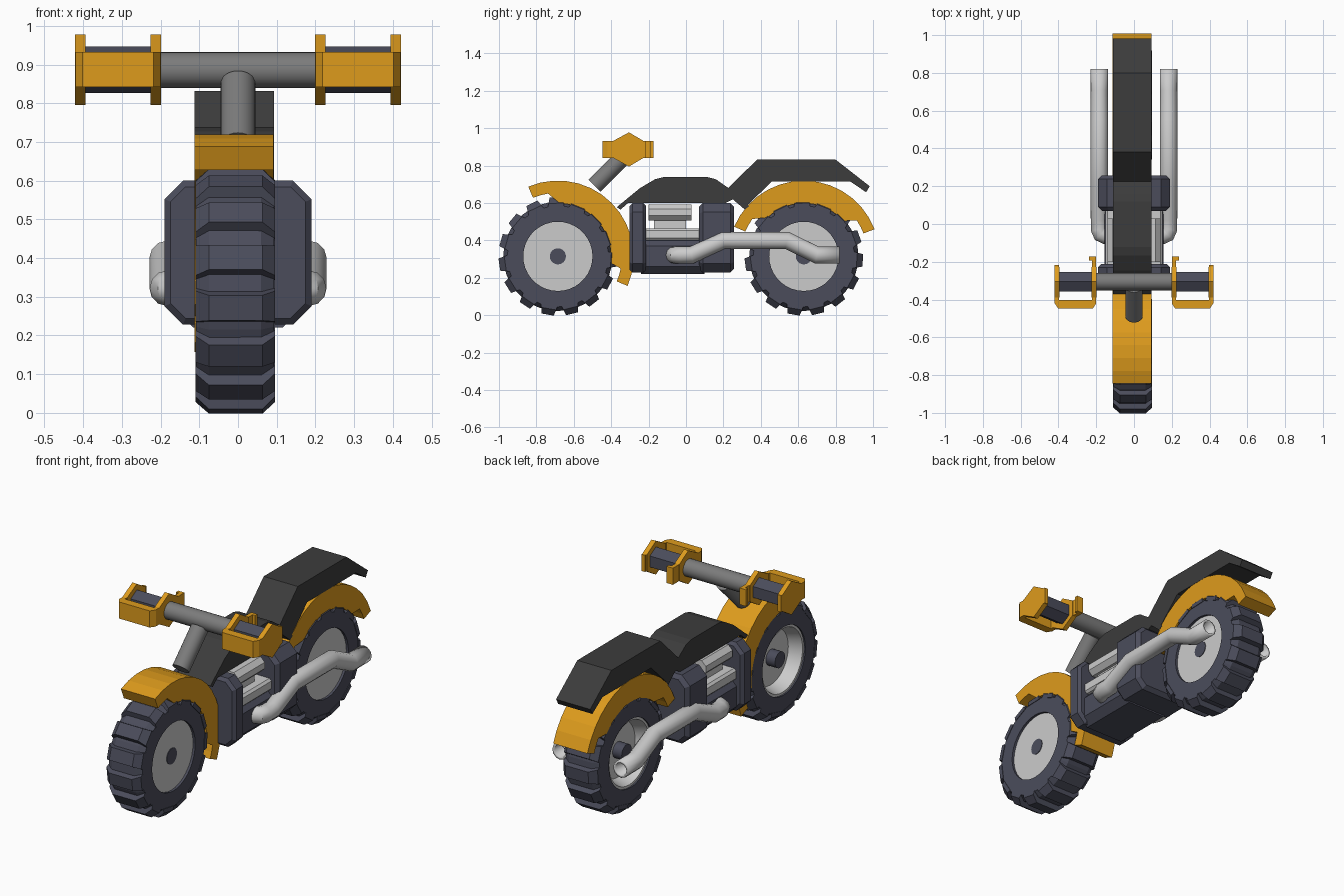
import bpy, bmesh, math
from mathutils import Vector, Matrix

if "Cube" in bpy.data.objects:
    bpy.data.objects.remove(bpy.data.objects["Cube"])


def material(name, rgb):
    m = bpy.data.materials.new(name)
    m.diffuse_color = (*rgb, 1)
    m.use_nodes = True
    m.node_tree.nodes["Principled BSDF"].inputs["Base Color"].default_value = m.diffuse_color
    return m


ORANGE = material("orange", (0.73, 0.33, 0.012))
SLATE = material("slate", (0.07, 0.073, 0.105))
BLACK = material("black", (0.045, 0.045, 0.045))
STEEL = material("steel", (0.2, 0.2, 0.2))


def finish(name, bm, mat=None, smooth=False, mirror=False, bevel=0):
    bmesh.ops.remove_doubles(bm, verts=bm.verts, dist=1e-5)
    bmesh.ops.recalc_face_normals(bm, faces=bm.faces)
    me = bpy.data.meshes.new(name)
    bm.to_mesh(me)
    bm.free()
    ob = bpy.data.objects.new(name, me)
    bpy.context.collection.objects.link(ob)
    if mat:
        me.materials.append(mat)
    if smooth:
        bpy.ops.object.select_all(action='DESELECT')
        ob.select_set(True)
        bpy.context.view_layer.objects.active = ob
        bpy.ops.object.shade_smooth_by_angle(angle=math.radians(35))
    if bevel:
        b = ob.modifiers.new("bevel", 'BEVEL')
        b.width, b.segments = bevel, 1
        b.limit_method, b.angle_limit = 'ANGLE', math.radians(60)
    if mirror:
        ob.modifiers.new("mirror", 'MIRROR')
    return ob


def add_prism(bm, pts, lo, hi, axis):
    """Extrude a 2D outline along an axis."""
    def place(p, t):
        return {'x': (t, p[0], p[1]), 'y': (p[0], t, p[1]), 'z': (p[0], p[1], t)}[axis]
    a = [bm.verts.new(place(p, lo)) for p in pts]
    b = [bm.verts.new(place(p, hi)) for p in pts]
    n = len(pts)
    bm.faces.new(a)
    bm.faces.new(b)
    for i in range(n):
        bm.faces.new((a[i], a[(i + 1) % n], b[(i + 1) % n], b[i]))


def prism(name, pts, lo, hi, axis, mat=None, **kw):
    bm = bmesh.new()
    add_prism(bm, pts, lo, hi, axis)
    return finish(name, bm, mat, **kw)


def rod(name, a, b, r, mat=None, sides=24, **kw):
    a, b = Vector(a), Vector(b)
    bm = bmesh.new()
    m = Matrix.Translation((a + b) / 2) @ (b - a).to_track_quat('Z', 'Y').to_matrix().to_4x4()
    bmesh.ops.create_cone(bm, cap_ends=True, segments=sides, radius1=r, radius2=r,
                          depth=(b - a).length, matrix=m)
    return finish(name, bm, mat, **kw)


def add_lathe(bm, profile, cy, cz, steps=36):
    """Spin (x, radius) points around a wheel axle."""
    vs = [bm.verts.new((x, cy, cz + r)) for x, r in profile]
    es = [bm.edges.new((vs[i - 1], vs[i])) for i in range(len(vs))]
    bmesh.ops.spin(bm, geom=vs + es, cent=(0, cy, cz), axis=(1, 0, 0),
                   angle=2 * math.pi, steps=steps)


def arc(c, r, a0, a1, n):
    return [(c[0] + r * math.cos(math.radians(a0 + (a1 - a0) * i / n)),
             c[1] + r * math.sin(math.radians(a0 + (a1 - a0) * i / n))) for i in range(n + 1)]


def wheel(label, c):
    # tyre body with knobs
    bm = bmesh.new()
    add_lathe(bm, [(0.093, 0.185), (0.093, 0.27), (0.06, 0.292), (-0.075, 0.292),
                   (-0.108, 0.27), (-0.108, 0.185)], *c)
    section = [(-0.110, 0.262, 0.045), (-0.110, 0.284, 0.04), (-0.075, 0.316, 0.033),
               (0.063, 0.316, 0.033), (0.096, 0.284, 0.04), (0.096, 0.262, 0.045)]
    for k in range(15):
        rot = Matrix.Translation((0, *c)) @ Matrix.Rotation(math.radians(-100 + 24 * k), 4, 'X')
        sides = [[bm.verts.new(rot @ Vector((x, r, s * w))) for x, r, w in section] for s in (-1, 1)]
        for side in sides:
            bm.faces.new(side)
        for i in range(6):
            j = (i + 1) % 6
            bm.faces.new((sides[0][i], sides[0][j], sides[1][j], sides[1][i]))
    finish(label + "_tyre", bm, SLATE)
    # rim: flat on the right, dished on the left
    bm = bmesh.new()
    add_lathe(bm, [(0.08, 0), (0.08, 0.186), (-0.1, 0.186), (-0.1, 0.172),
                   (-0.03, 0.15), (-0.03, 0)], *c)
    finish(label + "_rim", bm, smooth=True)
    rod(label + "_hub", (-0.085, *c), (0.083, *c), 0.043, SLATE, smooth=True)


def mudguard(name, c, r, ends, thin, thick):
    """Arched guard, thin at both tips and thicker over the tyre."""
    pts = (arc(c, r, ends[0], ends[1], 14) + arc(c, 0.34, ends[1], thin[1], 2)
           + arc(c, 0.284, thick[1], thick[0], 12) + arc(c, 0.342, thin[0], ends[0], 2))
    prism(name, pts, -0.113, 0.092, 'x', ORANGE)


FRONT, REAR = (-0.685, 0.315), (0.63, 0.315)
wheel("front", FRONT)
wheel("rear", REAR)
mudguard("front_mudguard", FRONT, 0.405, (-23, 113), (-11, 99), (-7, 88))
mudguard("rear_mudguard", REAR, 0.405, (21, 157), (34, 144), (42, 133))

# tank cover and seat
prism("tank_cover", [(-0.37, 0.578), (-0.246, 0.68), (-0.166, 0.727), (-0.123, 0.738),
                     (0.118, 0.738), (0.16, 0.727), (0.22, 0.685), (0.337, 0.583),
                     (0.315, 0.565), (0.25, 0.62), (0.21, 0.6), (-0.31, 0.6), (-0.35, 0.565)],
      -0.112, 0.093, 'x', BLACK)
prism("seat", [(0.214, 0.67), (0.38, 0.832), (0.80, 0.832), (0.982, 0.69), (0.963, 0.658),
               (0.877, 0.716), (0.46, 0.716), (0.33, 0.59)], -0.112, 0.093, 'x', BLACK)


def octagon(w, z0, z1, cut):
    return [(w, z0 + cut), (w, z1 - cut), (w - cut, z1), (cut - w, z1),
            (-w, z1 - cut), (-w, z0 + cut), (cut - w, z0), (w - cut, z0)]


# engine blocks
prism("front_engine_block", octagon(0.19, 0.228, 0.6, 0.048), -0.302, -0.213, 'y', SLATE, bevel=0.016)
prism("rear_engine_block", octagon(0.19, 0.228, 0.6, 0.048), 0.07, 0.257, 'y', SLATE, bevel=0.02)
prism("crankcase", octagon(0.155, 0.22, 0.41, 0.04), -0.24, 0.1, 'y', SLATE)
prism("engine_plate", octagon(0.152, 0.4, 0.465, 0.012), -0.215, 0.08, 'y')
prism("cylinder_neck", octagon(0.1, 0.455, 0.53, 0.01), -0.17, 0.0, 'y')
prism("cylinder_head", octagon(0.14, 0.508, 0.592, 0.025), -0.2, 0.03, 'y')

# exhaust pipes
cu = bpy.data.curves.new("exhaust_path", 'CURVE')
cu.dimensions, cu.bevel_depth, cu.bevel_resolution = '3D', 0.046, 4
path = [(0.09, -0.062, 0.322), (0.15, -0.062, 0.322), (0.174, -0.052, 0.322), (0.183, -0.028, 0.322),
        (0.183, 0.03, 0.322), (0.183, 0.2, 0.4), (0.183, 0.54, 0.4), (0.183, 0.7, 0.322),
        (0.183, 0.82, 0.322)]
sp = cu.splines.new('POLY')
sp.points.add(len(path) - 1)
for p, co in zip(sp.points, path):
    p.co = (*co, 1)
tmp = bpy.data.objects.new("exhaust_path", cu)
bpy.context.collection.objects.link(tmp)
bpy.context.view_layer.update()
bm = bmesh.new()
bm.from_mesh(tmp.evaluated_get(bpy.context.evaluated_depsgraph_get()).to_mesh())
bpy.data.objects.remove(tmp)
pipe = finish("exhaust_pipes", bm, smooth=True, mirror=True)
wall = pipe.modifiers.new("wall", 'SOLIDIFY')
wall.thickness, wall.offset = 0.013, -1

# steering stem, handlebar and grips
rod("steering_stem", (0, -0.49, 0.692), (0, -0.33, 0.852), 0.045, STEEL, smooth=True)
rod("handlebar", (-0.21, -0.305, 0.886), (0.21, -0.305, 0.886), 0.046, STEEL, smooth=True)
prism("grips", arc((-0.305, 0.886), 0.06, 30, 330, 5), 0.21, 0.41, 'x', SLATE, mirror=True)

# hand guards: wrap-around band plus hexagonal side plates
bm = bmesh.new()
add_prism(bm, [(0.2, -0.173), (0.2, -0.42), (0.218, -0.447), (0.402, -0.447), (0.42, -0.42),
               (0.42, -0.217), (0.398, -0.217), (0.398, -0.402), (0.222, -0.402),
               (0.222, -0.192), (0.238, -0.192), (0.238, -0.173)], 0.842, 0.932, 'z')
plate = [(-0.39, 0.932), (-0.305, 0.978), (-0.227, 0.932),
         (-0.227, 0.842), (-0.305, 0.795), (-0.39, 0.842)]
add_prism(bm, plate, 0.199, 0.226, 'x')
add_prism(bm, plate, 0.394, 0.421, 'x')
finish("hand_guards", bm, ORANGE, mirror=True)
